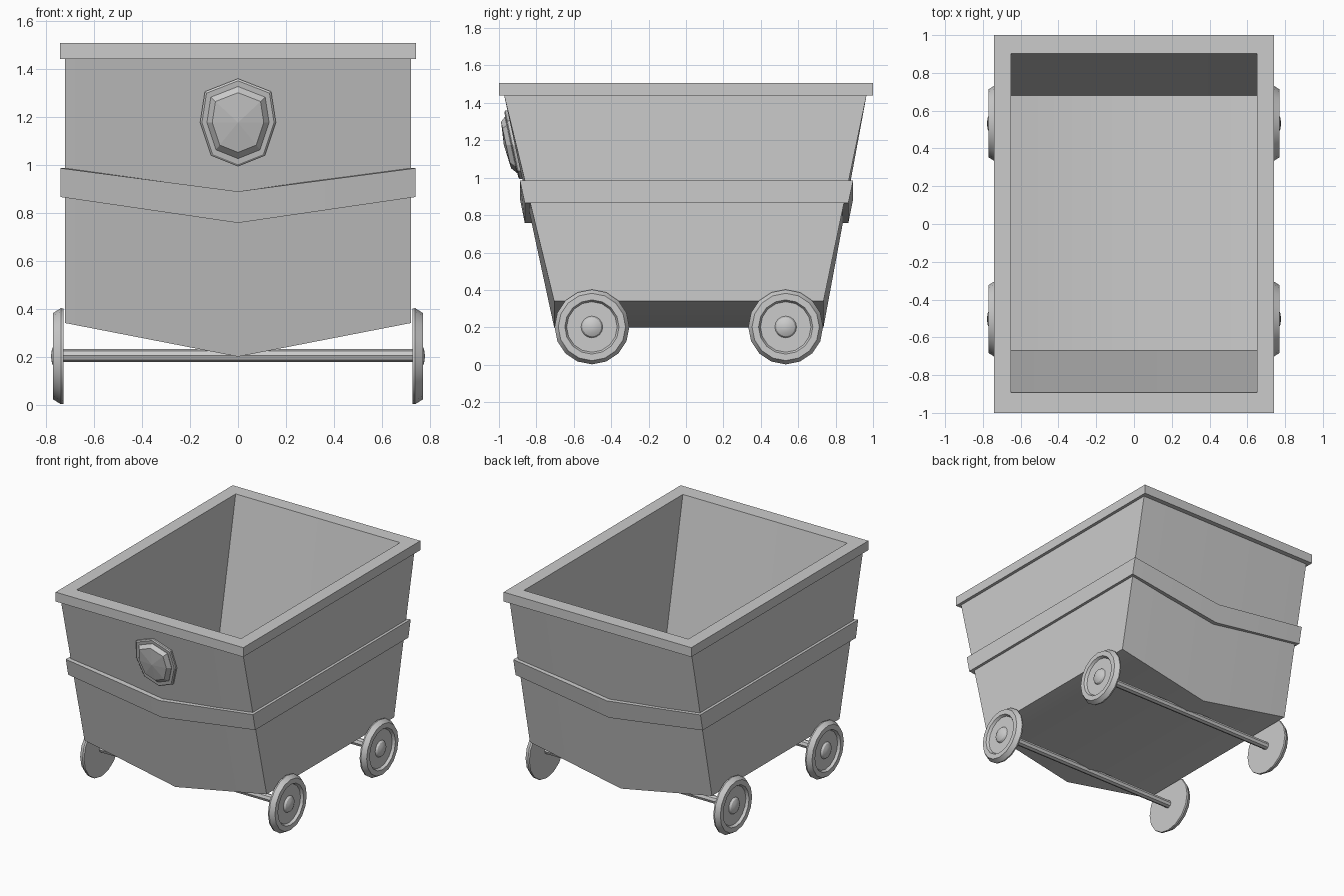
import bpy, bmesh, math
from mathutils import Matrix

if "Cube" in bpy.data.objects:
    bpy.data.objects.remove(bpy.data.objects["Cube"])


def make_object(name, bm, smooth_angle=None):
    bmesh.ops.recalc_face_normals(bm, faces=bm.faces)
    mesh = bpy.data.meshes.new(name)
    bm.to_mesh(mesh)
    bm.free()
    obj = bpy.data.objects.new(name, mesh)
    bpy.context.collection.objects.link(obj)
    if smooth_angle:
        bpy.ops.object.select_all(action='DESELECT')
        obj.select_set(True)
        bpy.context.view_layer.objects.active = obj
        bpy.ops.object.shade_smooth_by_angle(angle=math.radians(smooth_angle))
    return obj


def bridge(bm, a, b):
    n = len(a)
    for i in range(n):
        j = (i + 1) % n
        bm.faces.new((a[i], a[j], b[j], b[i]))


def loft(name, rings, closed):
    """Rings are (half width, front y, back y, side z, middle z)."""
    bm = bmesh.new()
    loops = []
    for w, y0, y1, zs, zm in rings:
        pts = [(-w, y0, zs), (0, y0, zm), (w, y0, zs),
               (w, y1, zs), (0, y1, zm), (-w, y1, zs)]
        loops.append([bm.verts.new(p) for p in pts])
    for a, b in zip(loops, loops[1:]):
        bridge(bm, a, b)
    if closed:
        bridge(bm, loops[-1], loops[0])
    else:
        for r in (loops[0], loops[-1]):
            bm.faces.new((r[0], r[1], r[4], r[5]))
            bm.faces.new((r[1], r[2], r[3], r[4]))
    return make_object(name, bm, 25)


# Hollow tub with keeled floor and overhanging rim
loft("tub", [
    (0.72, -0.705, 0.735, 0.34, 0.20),
    (0.72, -0.972, 0.965, 1.44, 1.44),
    (0.742, -1.0, 1.0, 1.44, 1.44),
    (0.742, -1.0, 1.0, 1.507, 1.507),
    (0.65, -0.893, 0.902, 1.507, 1.507),
    (0.65, -0.67, 0.68, 0.38, 0.25),
], closed=False)

# Raised V-shaped band around the tub
loft("band", [
    (0.74, -0.862, 0.868, 0.865, 0.757),
    (0.74, -0.888, 0.894, 0.985, 0.888),
    (0.69, -0.82, 0.82, 0.985, 0.888),
    (0.69, -0.80, 0.80, 0.865, 0.757),
], closed=True)

# Octagonal badge with a faceted stone, following the sloped front
half = [(0, 0.183), (0.138, 0.129), (0.158, 0), (0.112, -0.138), (0, -0.183)]
outline = half + [(-x, z) for x, z in half[-2:0:-1]]


def badge_point(x, z, lift):
    return (x, -0.914 - 0.2153 * z - lift, 1.175 + z)


def badge_part(name, steps, apex):
    bm = bmesh.new()
    loops = [[bm.verts.new(badge_point(x * s, z * s, lift)) for x, z in outline]
             for s, lift in steps]
    for a, b in zip(loops, loops[1:]):
        bridge(bm, a, b)
    tip = bm.verts.new(badge_point(0, 0, apex))
    for i in range(8):
        bm.faces.new((loops[-1][i], loops[-1][(i + 1) % 8], tip))
    bm.faces.new(loops[0])
    make_object(name, bm)


badge_part("badge_plate", [(1.0, -0.02), (1.0, 0.014), (0.95, 0.02)], 0.02)
badge_part("badge_stone", [(0.82, 0.01), (0.82, 0.022), (0.68, 0.048)], 0.06)


# Wheels: turned profile of (radius, x), with recessed disc and domed hub
def wheel(name, side, y, z):
    profile = [(0, 0.727), (0.198, 0.727), (0.2, 0.738), (0.18, 0.77),
               (0.145, 0.77), (0.135, 0.752), (0.058, 0.752),
               (0.05, 0.765), (0.03, 0.775), (0, 0.779)]
    n = 16
    bm = bmesh.new()
    prev = None
    for r, x in profile:
        count = n if r else 1
        loop = [bm.verts.new((side * x, y + r * math.sin(2 * math.pi * i / n),
                              z + r * math.cos(2 * math.pi * i / n)))
                for i in range(count)]
        if prev:
            if len(prev) == len(loop):
                bridge(bm, prev, loop)
            else:
                ring, tip = (loop, prev[0]) if len(prev) == 1 else (prev, loop[0])
                for i in range(n):
                    bm.faces.new((ring[i], ring[(i + 1) % n], tip))
        prev = loop
    make_object(name, bm, 30)


for label, y in (("front", -0.503), ("back", 0.533)):
    z = 0.202
    for tag, side in (("left", -1), ("right", 1)):
        wheel(f"{label}_{tag}_wheel", side, y, z)
    # Axle joining each pair of wheels
    bm = bmesh.new()
    bmesh.ops.create_cone(bm, cap_ends=True, segments=8, radius1=0.027,
                          radius2=0.027, depth=1.456,
                          matrix=Matrix.Translation((0, y, z + 0.003))
                          @ Matrix.Rotation(math.pi / 2, 4, 'Y'))
    make_object(f"{label}_axle", bm)
